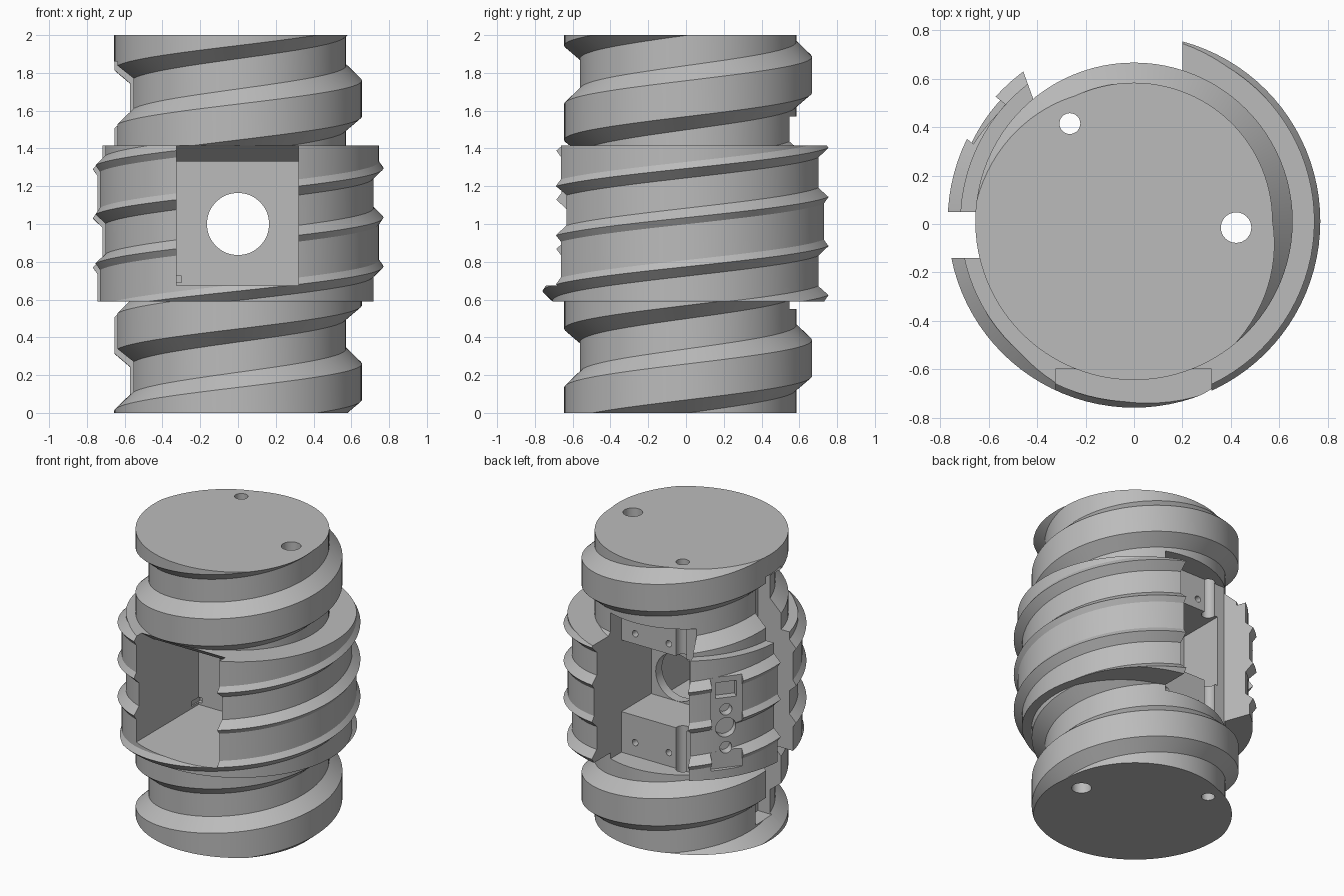
import bpy, bmesh, math
from mathutils import Matrix, Vector

if "Cube" in bpy.data.objects:
    bpy.data.objects.remove(bpy.data.objects["Cube"], do_unlink=True)

AXIS_Y = 0.011

grey = bpy.data.materials.new("plain_grey")
grey.use_nodes = True
grey.diffuse_color = (0.5, 0.5, 0.5, 1)
grey.node_tree.nodes["Principled BSDF"].inputs["Base Color"].default_value = (0.5, 0.5, 0.5, 1)


def finish(name, bm):
    bmesh.ops.recalc_face_normals(bm, faces=bm.faces[:])
    mesh = bpy.data.meshes.new(name)
    bm.to_mesh(mesh)
    bm.free()
    mesh.materials.append(grey)
    ob = bpy.data.objects.new(name, mesh)
    bpy.context.collection.objects.link(ob)
    return ob


def threaded_rod(name, profile, pitch, bottom, top, columns=96):
    """Right-handed helical sweep of one (z, radius) pitch, cut flat at both ends."""
    bm = bmesh.new()
    n = len(profile)
    turns = range(-3, math.ceil(2.5 / pitch) + 1)
    grid = []
    for c in range(columns):
        a = math.tau * c / columns
        lift = pitch * c / columns
        grid.append([bm.verts.new((r * math.cos(a), AXIS_Y + r * math.sin(a), z + lift + t * pitch))
                     for t in turns for z, r in profile])
    rows = len(grid[0])
    for c in range(columns):
        last = c == columns - 1
        nxt, shift = (grid[0], n) if last else (grid[c + 1], 0)
        for j in range(rows - 1 - shift):
            bm.faces.new((grid[c][j], nxt[j + shift], nxt[j + 1 + shift], grid[c][j + 1]))
    for z, side in ((bottom, -1), (top, 1)):
        bmesh.ops.bisect_plane(bm, geom=bm.verts[:] + bm.edges[:] + bm.faces[:], dist=1e-6,
                               plane_co=(0, 0, z), plane_no=(0, 0, side), clear_outer=True)
    bmesh.ops.edgeloop_fill(bm, edges=[e for e in bm.edges if e.is_boundary])
    return finish(name, bm)


def prism(name, points, offset):
    """Extrude a flat polygon along an offset."""
    bm = bmesh.new()
    face = bm.faces.new([bm.verts.new(p) for p in points])
    new = bmesh.ops.extrude_face_region(bm, geom=[face])["geom"]
    bmesh.ops.translate(bm, vec=offset, verts=[v for v in new if isinstance(v, bmesh.types.BMVert)])
    return finish(name, bm)


def box(name, x0, x1, y0, y1, z0, z1):
    return prism(name, [(x0, y0, z0), (x1, y0, z0), (x1, y1, z0), (x0, y1, z0)], (0, 0, z1 - z0))


def drill(name, centre, direction, radius, length):
    bm = bmesh.new()
    turn = Vector(direction).to_track_quat("Z", "Y").to_matrix().to_4x4()
    bmesh.ops.create_cone(bm, cap_ends=True, segments=32, radius1=radius, radius2=radius,
                          depth=length, matrix=Matrix.Translation(centre) @ turn)
    return finish(name, bm)


def combine(target, other, operation):
    other.hide_render = True
    mod = target.modifiers.new("combine", "BOOLEAN")
    mod.operation, mod.object, mod.solver = operation, other, "EXACT"
    bpy.context.view_layer.objects.active = target
    bpy.ops.object.modifier_apply(modifier=mod.name)
    bpy.data.objects.remove(other, do_unlink=True)


# Coarse screw core and wider twin-start collar
body = threaded_rod("threaded_body", [(0.07, 0.656), (0.26, 0.656), (0.34, 0.573), (0.50, 0.573)],
                    0.5, 0, 2)
collar = threaded_rod("threaded_collar",
                      [(0.775, 0.77), (0.81, 0.746), (1.0, 0.746), (1.035, 0.77),
                       (1.085, 0.718), (1.245, 0.718)], 0.52, 0.59, 1.415)
combine(body, collar, "UNION")

cutters = []

# Front pocket with sloping roof, and the bore behind it
cutters.append(prism("front_pocket",
                     [(-0.325, -0.9, 0.675), (-0.325, 0.03, 0.675), (-0.325, 0.03, 1.33),
                      (-0.325, -0.48, 1.33), (-0.325, -0.6, 1.415), (-0.325, -0.9, 1.456)],
                     (0.645, 0, 0)))
cutters.append(box("pocket_notch", -0.335, -0.3, -0.05, 0.06, 0.69, 0.725))
cutters.append(drill("centre_bore", (0, 0.1, 1.0), (0, 1, 0), 0.165, 0.4))

# Rear flat with a deep cavity in its middle
cutters.append(prism("rear_flat", [(0.2, 0.43, 0.55), (0.2, 0.9, 0.55),
                                   (-0.555, 0.9, 0.55), (-0.385, 0.43, 0.55)], (0, 0, 1.02)))
cutters.append(box("rear_cavity", -0.33, 0.199, 0.1, 0.6, 0.834, 1.335))
for x in (0.093, -0.168):
    for z in (0.645, 1.407):
        cutters.append(drill("screw_hole", (x, 0.43, z), (0, 1, 0), 0.022, 0.2))

# Long upright slot on the right side
cutters.append(box("side_slot", -1.0, -0.46, -0.14, 0.05, 0.1, 1.86))

# Shafts running the full height
cutters.append(drill("large_shaft", (0.422, -0.015, 1), (0, 0, 1), 0.063, 2.4))
cutters.append(drill("small_shaft", (-0.265, 0.415, 1), (0, 0, 1), 0.043, 2.4))

# Shallow panel recess with round holes and a window
normal = Vector((-0.78, 0.625, 0)).normalized()
along = Vector((0.625, 0.78, 0)).normalized()
middle = Vector((-0.598, 0.4125, 0))


def panel_box(name, half, inner, z0, z1):
    pts = [middle + along * s * half + normal * d + Vector((0, 0, z0))
           for s, d in ((-1, inner), (1, inner), (1, 0.2), (-1, 0.2))]
    return prism(name, pts, (0, 0, z1 - z0))


cutters.append(panel_box("panel_recess", 0.105, 0, 0.65, 1.29))
cutters.append(panel_box("panel_window", 0.07, -0.05, 1.14, 1.25))
for z, r in ((1.056, 0.04), (0.93, 0.068), (0.79, 0.04)):
    cutters.append(drill("panel_hole", middle + Vector((0, 0, z)), normal, r, 0.12))

for cutter in cutters:
    combine(body, cutter, "DIFFERENCE")

# Smooth curved walls, sharp machined edges
for ob in bpy.context.selected_objects:
    ob.select_set(False)
body.select_set(True)
bpy.context.view_layer.objects.active = body
bpy.ops.object.shade_smooth_by_angle(angle=math.radians(20))
